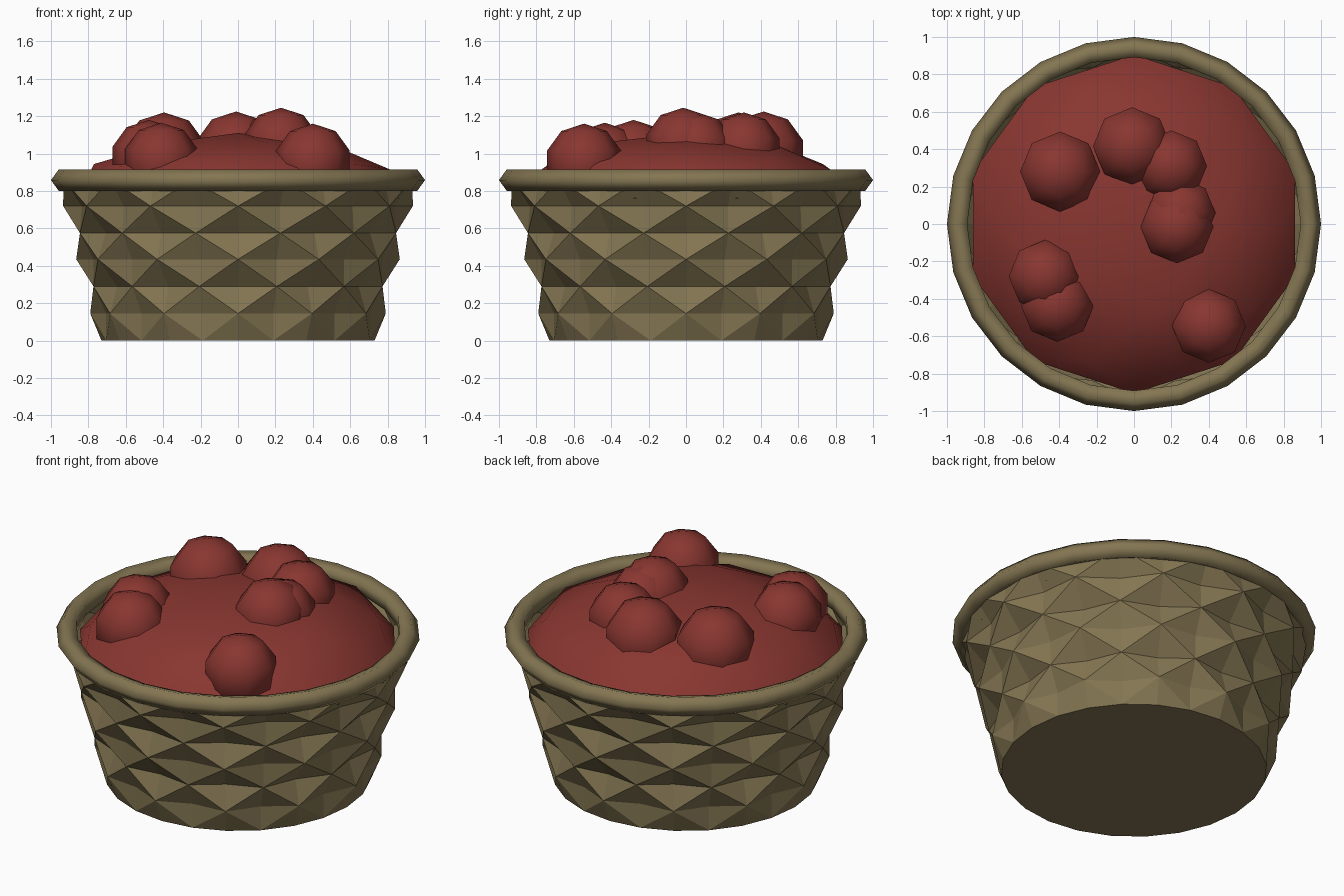
import bpy, bmesh, math
from mathutils import Matrix

if "Cube" in bpy.data.objects:
    bpy.data.objects.remove(bpy.data.objects["Cube"])


def make_material(name, color):
    mat = bpy.data.materials.new(name)
    mat.use_nodes = True
    mat.diffuse_color = (*color, 1)
    mat.node_tree.nodes["Principled BSDF"].inputs["Base Color"].default_value = (*color, 1)
    return mat


wicker = make_material("wicker olive", (0.23, 0.18, 0.085))
red = make_material("fruit red", (0.25, 0.037, 0.03))
SIDES = 24


def finish(bm, name, mat, smooth):
    bmesh.ops.recalc_face_normals(bm, faces=bm.faces)
    for f in bm.faces:
        f.smooth = smooth
    mesh = bpy.data.meshes.new(name)
    bm.to_mesh(mesh)
    bm.free()
    mesh.materials.append(mat)
    obj = bpy.data.objects.new(name, mesh)
    bpy.context.collection.objects.link(obj)
    return obj


def ring(bm, z, even, odd):
    """Ring of vertices whose radius alternates between even and odd columns."""
    out = []
    for i in range(SIDES):
        a, r = math.tau * i / SIDES, odd if i % 2 else even
        out.append(bm.verts.new((r * math.cos(a), r * math.sin(a), z)))
    return out


# Basket wall: (height, even column radius, odd column radius), studs in a checkerboard
rows = [(0, 0.73, 0.73), (0.145, 0.79, 0.73), (0.29, 0.745, 0.80),
        (0.435, 0.865, 0.80), (0.575, 0.815, 0.875),
        (0.72, 0.935, 0.865), (0.86, 0.905, 0.965)]
bm = bmesh.new()
rings = [ring(bm, *row) for row in rows]
for r in range(len(rows) - 1):
    for i in range(SIDES):
        j = (i + 1) % SIDES
        a, b, c, d = rings[r][i], rings[r][j], rings[r + 1][j], rings[r + 1][i]
        # lines fan out from the middle of every other row, in alternate columns
        if (i + r) % 2:
            tris = ((a, b, c), (a, c, d))
        else:
            tris = ((a, b, d), (b, c, d))
        for t in tris:
            bm.faces.new(t)
bm.faces.new(rings[0])
finish(bm, "basket_wall", wicker, False)

# Rim: pentagonal tube swept round the top
bm = bmesh.new()
TUBE = 5
tube = []
for k in range(TUBE):
    a = math.tau * k / TUBE
    radius = 0.94 + 0.06 * math.cos(a)
    tube.append(ring(bm, 0.858 + 0.06 * math.sin(a), radius, radius))
for k in range(TUBE):
    for i in range(SIDES):
        j, m = (i + 1) % SIDES, (k + 1) % TUBE
        bm.faces.new((tube[k][i], tube[k][j], tube[m][j], tube[m][i]))
finish(bm, "basket_rim", wicker, True)

# Filling: upper half of a flattened faceted ball
bm = bmesh.new()
bmesh.ops.create_icosphere(bm, subdivisions=2, radius=1)
bmesh.ops.delete(bm, geom=[v for v in bm.verts if v.co.z < -0.01], context="VERTS")
bmesh.ops.transform(bm, matrix=Matrix.Diagonal((0.905, 0.905, 0.35, 1)), verts=bm.verts)
filling = finish(bm, "fruit_filling", red, True)
filling.location.z = 0.76

# Loose fruits resting on the filling: x, y, top height, radius
fruits = [(-0.395, 0.28, 1.22, 0.225), (-0.01, 0.415, 1.225, 0.22), (0.20, 0.31, 1.22, 0.20),
          (0.25, 0.06, 1.22, 0.195), (0.23, -0.015, 1.245, 0.205), (-0.475, -0.28, 1.18, 0.205),
          (-0.41, -0.435, 1.165, 0.205), (0.40, -0.545, 1.16, 0.207)]
for n, (x, y, top, r) in enumerate(fruits):
    bm = bmesh.new()
    bmesh.ops.create_uvsphere(bm, u_segments=8, v_segments=5, radius=r)
    fruit = finish(bm, f"fruit_{n + 1}", red, True)
    fruit.location = (x, y, top - r)
